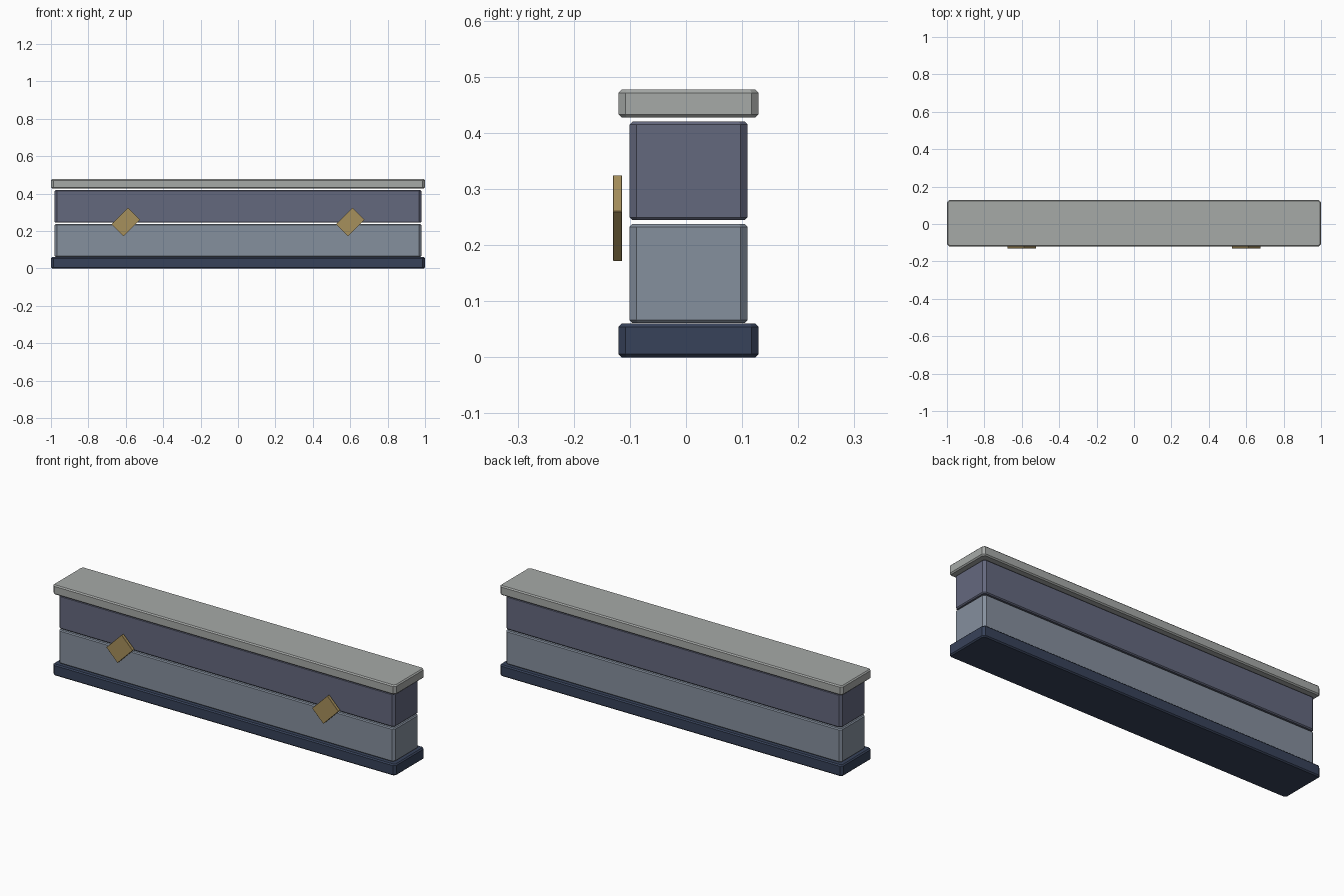
import bpy, bmesh
from math import radians
from mathutils import Matrix

if "Cube" in bpy.data.objects:
    bpy.data.objects.remove(bpy.data.objects["Cube"])


def lin(r, g, b):
    return tuple((c / 255) ** 2.2 for c in (r, g, b)) + (1.0,)


def material(name, rgb):
    m = bpy.data.materials.new(name)
    m.diffuse_color = lin(*rgb)
    m.use_nodes = True
    m.node_tree.nodes["Principled BSDF"].inputs["Base Color"].default_value = m.diffuse_color
    return m


def make_object(name, bm, mat):
    bmesh.ops.recalc_face_normals(bm, faces=bm.faces)
    me = bpy.data.meshes.new(name)
    bm.to_mesh(me)
    bm.free()
    me.materials.append(mat)
    ob = bpy.data.objects.new(name, me)
    bpy.context.collection.objects.link(ob)
    return ob


def slab(name, hx, hy, z0, z1, mat, corner=0.0125, edge=0.006, cy=0.0045):
    """Block with cut vertical corners and a small chamfer round top and bottom."""
    bm = bmesh.new()
    rings = []
    for z, inset in ((z0, edge), (z0 + edge, 0), (z1 - edge, 0), (z1, edge)):
        x, y, c = hx - inset, hy - inset, corner - inset * 0.586
        outline = [(x - c, -y), (x, c - y), (x, y - c), (x - c, y),
                   (c - x, y), (-x, y - c), (-x, c - y), (c - x, -y)]
        rings.append([bm.verts.new((px, py + cy, z)) for px, py in outline])
    for low, high in zip(rings, rings[1:]):
        for i in range(8):
            j = (i + 1) % 8
            bm.faces.new((low[i], low[j], high[j], high[i]))
    bm.faces.new(rings[0][::-1])
    bm.faces.new(rings[-1])
    return make_object(name, bm, mat)


def plaque(name, x, mat):
    """Thin rectangular plate turned 45 degrees in the front plane."""
    bm = bmesh.new()
    bmesh.ops.create_cube(bm, size=1, matrix=Matrix.Diagonal((0.126, 0.016, 0.092, 1)))
    bmesh.ops.bevel(bm, geom=bm.edges[:], offset=0.001, segments=1, affect='EDGES')
    bm.transform(Matrix.Translation((x, -0.122, 0.248)) @ Matrix.Rotation(radians(-45), 4, 'Y'))
    return make_object(name, bm, mat)


base_mat = material("dark_blue", (58, 68, 90))
lower_mat = material("blue_grey", (132, 142, 156))
upper_mat = material("slate", (100, 104, 125))
cap_mat = material("stone_grey", (165, 168, 166))
gold_mat = material("brass", (165, 142, 92))

# Stacked wall: base, two courses and cap
slab("base", 1.0, 0.125, 0.0, 0.06, base_mat)
slab("lower_course", 0.98, 0.105, 0.061, 0.2375, lower_mat, edge=0.005)
slab("upper_course", 0.98, 0.105, 0.2445, 0.42, upper_mat, edge=0.005)
slab("cap", 1.0, 0.125, 0.427, 0.477, cap_mat)

# Diamond plates on the front
for side, x in (("left", -0.6), ("right", 0.6)):
    plaque(side + "_diamond_plate", x, gold_mat)
